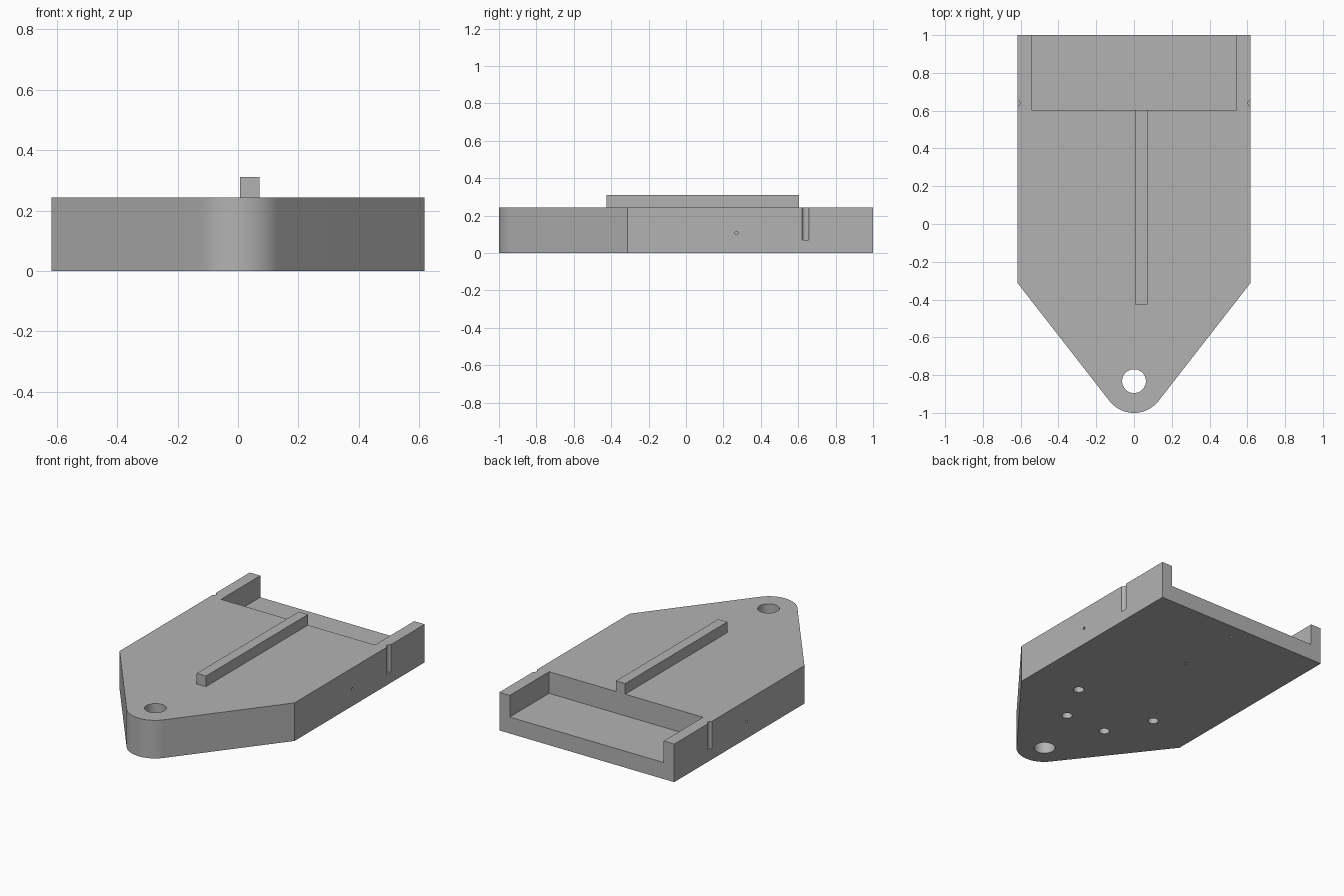
import bpy, bmesh, math
from mathutils import Matrix, Vector

if "Cube" in bpy.data.objects:
    bpy.data.objects.remove(bpy.data.objects["Cube"], do_unlink=True)

HALF_W, HEIGHT = 0.617, 0.243
SHOULDER_Y, TIP_Y, TIP_R = -0.312, -0.835, 0.165

grey = bpy.data.materials.new("plain grey")
grey.use_nodes = True
colour = (0.45, 0.45, 0.45, 1)
grey.diffuse_color = colour
grey.node_tree.nodes["Principled BSDF"].inputs["Base Color"].default_value = colour


def make_object(name, bm):
    bmesh.ops.recalc_face_normals(bm, faces=bm.faces)
    mesh = bpy.data.meshes.new(name)
    bm.to_mesh(mesh)
    bm.free()
    mesh.materials.append(grey)
    obj = bpy.data.objects.new(name, mesh)
    bpy.context.collection.objects.link(obj)
    return obj


def add_box(bm, low, high):
    low, high = Vector(low), Vector(high)
    size = Matrix.Diagonal((*(high - low), 1))
    bmesh.ops.create_cube(bm, size=1, matrix=Matrix.Translation((low + high) / 2) @ size)


def add_cylinder(bm, start, end, radius, sides=32):
    start, end = Vector(start), Vector(end)
    axis = end - start
    turn = axis.to_track_quat("Z", "Y").to_matrix().to_4x4()
    bmesh.ops.create_cone(bm, cap_ends=True, segments=sides, radius1=radius, radius2=radius,
                          depth=axis.length, matrix=Matrix.Translation((start + end) / 2) @ turn)


# Plate outline: square back, sides tapering tangent to a round tip
dx, dy = HALF_W, SHOULDER_Y - TIP_Y
tangent = math.atan2(dy, dx) - math.acos(TIP_R / math.hypot(dx, dy))
outline = [(HALF_W, 1), (HALF_W, SHOULDER_Y)]
steps = 32
for i in range(steps + 1):
    a = tangent + (-math.pi - 2 * tangent) * i / steps
    outline.append((TIP_R * math.cos(a), TIP_Y + TIP_R * math.sin(a)))
outline += [(-HALF_W, SHOULDER_Y), (-HALF_W, 1)]

bm = bmesh.new()
base = bm.faces.new([bm.verts.new((x, y, 0)) for x, y in outline])
top = bmesh.ops.extrude_face_region(bm, geom=[base])["geom"]
bmesh.ops.translate(bm, vec=(0, 0, HEIGHT), verts=[v for v in top if isinstance(v, bmesh.types.BMVert)])
plate = make_object("base_plate", bm)

# Cutter: open back pocket, tip hole, side grooves, blind holes
bm = bmesh.new()
add_box(bm, (-0.543, 0.604, 0.105), (0.543, 1.1, 0.4))
add_cylinder(bm, (0, TIP_Y + 0.003, -0.1), (0, TIP_Y + 0.003, 0.4), 0.063, 48)
for s in (-1, 1):
    add_cylinder(bm, (s * 0.624, 0.64, 0.07), (s * 0.624, 0.64, 0.4), 0.02)
    add_cylinder(bm, (s * 0.55, 0.27, 0.108), (s * 0.7, 0.27, 0.108), 0.009, 16)
    for x, y in ((0.145, -0.45), (0.29, -0.168)):
        add_cylinder(bm, (s * x, y, -0.1), (s * x, y, 0.12), 0.031)
for y in (0.483, 0.9):
    add_cylinder(bm, (0, y, -0.1), (0, y, 0.06), 0.008, 16)
cutter = make_object("plate_cutter", bm)
cutter.hide_render = True

cut = plate.modifiers.new("cut", "BOOLEAN")
cut.operation, cut.solver, cut.object = "DIFFERENCE", "EXACT", cutter
bpy.ops.object.select_all(action="DESELECT")
bpy.context.view_layer.objects.active = plate
plate.select_set(True)
bpy.ops.object.modifier_apply(modifier=cut.name)
bpy.data.objects.remove(cutter, do_unlink=True)
bpy.ops.object.shade_smooth_by_angle(angle=math.radians(30))

# Raised rib running forward from the pocket
bm = bmesh.new()
add_box(bm, (0.006, -0.425, HEIGHT), (0.071, 0.604, 0.311))
make_object("top_rib", bm)
